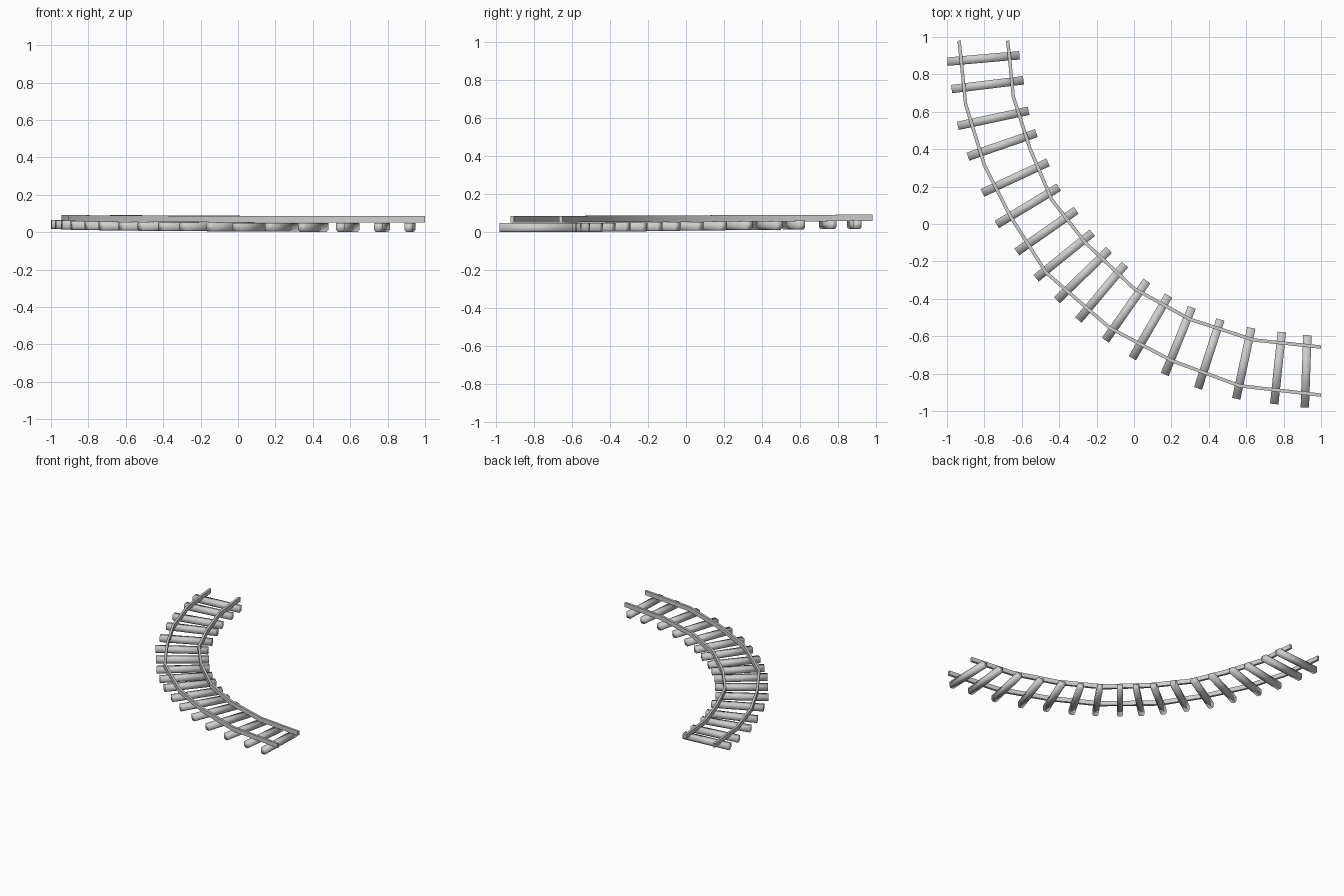
import bpy
from math import radians
from mathutils import Matrix, Vector

cube = bpy.data.objects.get("Cube")
if cube:
    bpy.data.objects.remove(cube, do_unlink=True)


def make_material(name, value):
    mat = bpy.data.materials.new(name)
    mat.use_nodes = True
    colour = (value, value, value, 1)
    mat.diffuse_color = colour
    mat.node_tree.nodes["Principled BSDF"].inputs["Base Color"].default_value = colour
    return mat


GREY = make_material("light grey", 0.62)


def sweep(name, rings):
    """Skin a closed solid through matching cross-section rings."""
    n = len(rings[0])
    verts = [p for ring in rings for p in ring]
    faces = [tuple(reversed(range(n))), tuple(range(len(verts) - n, len(verts)))]
    for r in range(len(rings) - 1):
        for k in range(n):
            a, b = r * n + k, r * n + (k + 1) % n
            faces.append((a, b, b + n, a + n))
    mesh = bpy.data.meshes.new(name)
    mesh.from_pydata(verts, [], faces)
    mesh.materials.append(GREY)
    mesh.shade_smooth()
    obj = bpy.data.objects.new(name, mesh)
    bpy.context.collection.objects.link(obj)
    return obj


# Sleepers: centre x, centre y, heading in degrees
SLEEPERS = [
    (-.805, .885, 5), (-.783, .745, 7), (-.753, .565, 12), (-.705, .423, 19),
    (-.635, .248, 25), (-.568, .097, 31), (-.468, -.038, 35), (-.373, -.168, 39),
    (-.273, -.273, 44), (-.173, -.365, 50), (-.042, -.463, 55), (.088, -.55, 60),
    (.237, -.625, 68), (.402, -.695, 72), (.587, -.745, 78), (.77, -.77, 84),
    (.92, -.788, 88)]
LENGTH, HALF_W, HALF_H = .387, .0225, .0235
# Section with chamfered lower edges
SECTION = [(-.6, -1), (.6, -1), (1, -.5), (1, 1), (-1, 1), (-1, -.5)]
for i, (x, y, angle) in enumerate(SLEEPERS):
    place = Matrix.Translation((x, y, .032 + .01 * y)) @ Matrix.Rotation(radians(angle), 4, "Z")
    rings = [[place @ Vector((end * LENGTH / 2, v * HALF_W, w * HALF_H)) for v, w in SECTION]
             for end in (-1, 1)]
    sweep(f"sleeper_{i + 1}", rings)

# Rails: faceted curves, mitred at every joint
OUTER = [(-.935, .98), (-.9, .64), (-.8, .315), (-.66, .04), (-.47, -.26),
         (-.13, -.555), (.2, -.73), (.565, -.865), (1, -.915)]
INNER = [(-.675, .98), (-.645, .68), (-.555, .4), (-.44, .13), (-.26, -.1),
         (0, -.345), (.3, -.51), (.64, -.62), (1, -.658)]
RAIL_W, RAIL_H = .009, .017
for name, path in (("outer_rail", OUTER), ("inner_rail", INNER)):
    points = [Vector((x, y, .072 + .004 * y)) for x, y in path]
    rings = []
    for i, p in enumerate(points):
        along = (points[min(i + 1, len(points) - 1)] - points[max(i - 1, 0)]).normalized()
        side = Vector((-along.y, along.x, 0)).normalized() * RAIL_W
        up = Vector((0, 0, RAIL_H))
        rings.append([p - side - up, p + side - up, p + side + up, p - side + up])
    rail = sweep(name, rings)
    bpy.ops.object.select_all(action="DESELECT")
    rail.select_set(True)
    bpy.context.view_layer.objects.active = rail
    bpy.ops.object.shade_smooth_by_angle(angle=radians(40))
